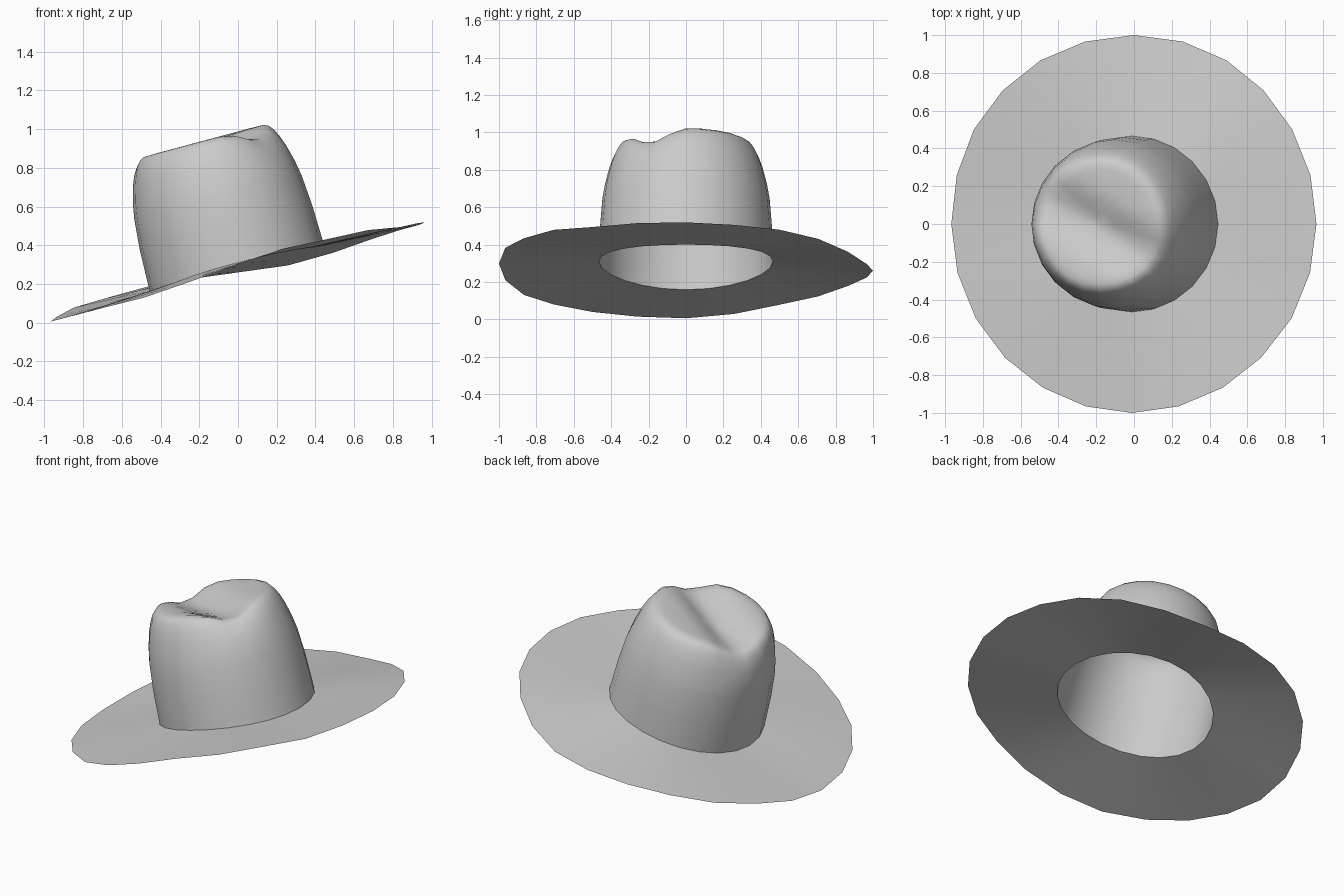
import bpy
import bmesh
import math
from mathutils import Matrix

cube = bpy.data.objects.get("Cube")
if cube:
    bpy.data.objects.remove(cube, do_unlink=True)

SIDES = 24
TILT = Matrix.Translation((0, 0, 0.26)) @ Matrix.Rotation(math.radians(-15), 4, "Y")

felt = bpy.data.materials.new("grey felt")
felt.use_nodes = True
grey = (0.6, 0.6, 0.6, 1)
felt.diffuse_color = grey
felt.node_tree.nodes["Principled BSDF"].inputs["Base Color"].default_value = grey


def base_height(a):
    """Height of the seam where the crown meets the brim."""
    return 0.02 + 0.03 * math.sin(a) ** 2


def ring(bm, radius, height):
    """One loop of vertices; height is a function of angle, x and y."""
    verts = []
    for i in range(SIDES):
        a = 2 * math.pi * i / SIDES
        x, y = radius * math.cos(a), radius * math.sin(a)
        verts.append(bm.verts.new((x, y, height(i, a, x, y))))
    return verts


def bridge(bm, lower, upper):
    for i in range(SIDES):
        j = (i + 1) % SIDES
        bm.faces.new((lower[i], lower[j], upper[j], upper[i]))


def finish(bm, name):
    bm.transform(TILT)
    mesh = bpy.data.meshes.new(name)
    bm.to_mesh(mesh)
    bm.free()
    mesh.materials.append(felt)
    mesh.shade_smooth()
    obj = bpy.data.objects.new(name, mesh)
    bpy.context.collection.objects.link(obj)
    return obj


# Brim: a thin sheet with a gently wavy edge
wave = [0, -.005, -.005, -.013, -.029, -.032, 0, .032, .05, .048, .044, .02,
        .005, .005, .004, .003, .0, .017, .04, .058, .046, .037, .01, .005]
bm = bmesh.new()
outer = ring(bm, 1.0, lambda i, a, x, y: wave[i])
middle = ring(bm, 0.73, lambda i, a, x, y: 0.5 * (wave[i] + base_height(a)))
inner = ring(bm, 0.466, lambda i, a, x, y: base_height(a))
bridge(bm, outer, middle)
bridge(bm, middle, inner)
finish(bm, "brim")


# Crown: an open shell with a slanting crease pressed into its top
SLANT = math.radians(28)


def crease(x, y, z):
    d = x * math.sin(SLANT) + (y + 0.04) * math.cos(SLANT)
    fade = min(1, max(0, (z - 0.5) / 0.17))
    dip = 0.5 + 0.5 * math.cos(math.pi * min(1, abs(d) / 0.2))
    return 0.065 * fade * dip


profile = [(.46, .24), (.447, .4), (.433, .48), (.41, .57), (.39, .625),
           (.37, .665), (.35, .69), (.325, .702), (.29, .703), (.24, .7),
           (.18, .697), (.12, .695), (.06, .694)]
bm = bmesh.new()
previous = ring(bm, 0.466, lambda i, a, x, y: base_height(a))
for radius, z in profile:
    loop = ring(bm, radius, lambda i, a, x, y: z - crease(x, y, z))
    bridge(bm, previous, loop)
    previous = loop
tip = bm.verts.new((0, 0, 0.694 - crease(0, 0, 0.694)))
for i in range(SIDES):
    bm.faces.new((previous[i], previous[(i + 1) % SIDES], tip))
finish(bm, "crown")
